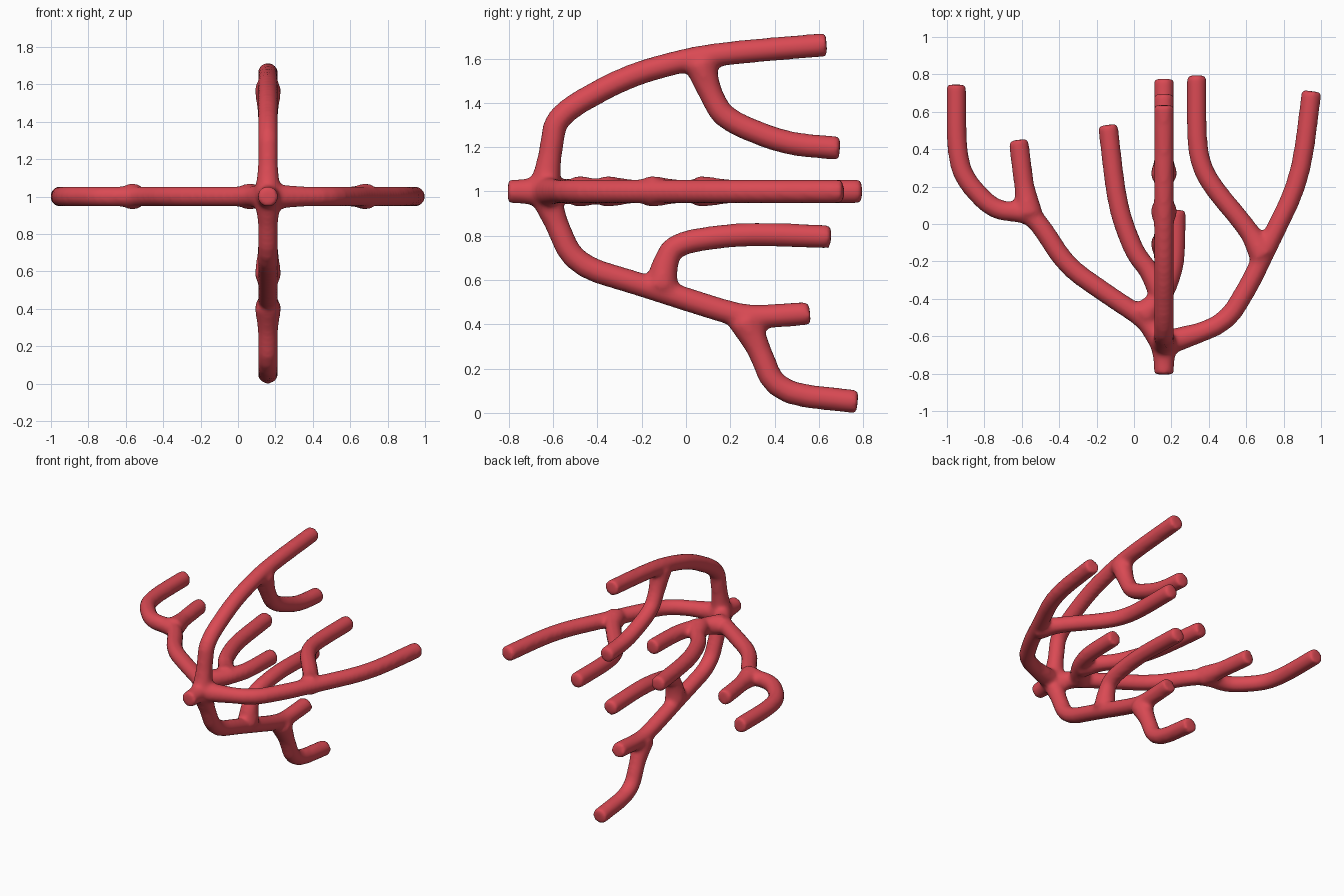
import bpy
from mathutils import Vector

if "Cube" in bpy.data.objects:
    bpy.data.objects.remove(bpy.data.objects["Cube"])

TUBE = 0.055      # radius before smoothing, about 0.05 after
HUB_X, HUB_Z = 0.16, 1.0

# Branch paths; the first point of each side branch sits on its parent
# upright fan: (y, z) in the plane x = HUB_X
upright = [
    [(-0.64, 1.0), (-0.61, 1.19), (-0.585, 1.345), (-0.27, 1.52), (0.02, 1.60), (0.24, 1.63), (0.635, 1.663)],
    [(0.06, 1.585), (0.11, 1.44), (0.175, 1.325), (0.45, 1.215), (0.695, 1.195)],
    [(-0.64, 1.0), (-0.60, 0.89), (-0.505, 0.67), (-0.19, 0.575), (0.15, 0.465), (0.29, 0.43), (0.56, 0.45)],
    [(-0.11, 0.57), (-0.10, 0.66), (-0.055, 0.765), (0.25, 0.81), (0.655, 0.795)],
    [(0.26, 0.42), (0.32, 0.31), (0.41, 0.09), (0.775, 0.05)],
]
# level fan: (x, y) in the plane z = HUB_Z
level = [
    [(0.16, -0.64), (0.485, -0.54), (0.62, -0.32), (0.70, -0.15), (0.89, 0.24), (0.95, 0.71)],
    [(0.69, -0.17), (0.62, -0.04), (0.39, 0.235), (0.335, 0.40), (0.335, 0.795)],
    [(0.16, -0.64), (0.06, -0.51), (-0.13, -0.385), (-0.36, -0.225), (-0.51, 0.01),
     (-0.58, 0.06), (-0.755, 0.075), (-0.915, 0.25), (-0.95, 0.42), (-0.95, 0.745)],
    [(-0.56, 0.05), (-0.59, 0.22), (-0.618, 0.45)],
    [(0.05, -0.49), (0.14, -0.40), (0.18, -0.33), (0.22, -0.20), (0.225, 0.075)],
    [(0.15, -0.37), (0.09, -0.26), (0.0, -0.15), (-0.09, 0.10), (-0.14, 0.53)],
]
paths = [[(HUB_X, y, z) for y, z in p] for p in upright]
paths += [[(x, y, HUB_Z) for x, y in p] for p in level]


def soften(pts, cut=0.22, rounds=2):
    """Round the bends of a path by cutting corners."""
    for _ in range(rounds):
        out = [pts[0]]
        for i in range(1, len(pts) - 1):
            out.append(pts[i].lerp(pts[i - 1], cut))
            out.append(pts[i].lerp(pts[i + 1], cut))
        pts = out + [pts[-1]]
    return pts


curve = bpy.data.curves.new("branches", 'CURVE')
curve.dimensions = '3D'
curve.bevel_depth = TUBE
curve.bevel_resolution = 4
curve.use_fill_caps = True


def add_tube(pts, radii):
    s = curve.splines.new('POLY')
    s.points.add(len(pts) - 1)
    for sp, p, r in zip(s.points, pts, radii):
        sp.co = (*p, 1)
        sp.radius = r


# branches, flared where they leave the parent
for p in paths:
    pts = soften([Vector(q) for q in p])
    pts.insert(1, pts[0] + (pts[1] - pts[0]).normalized() * min(0.07, (pts[1] - pts[0]).length * 0.6))
    dist, radii = 0, []
    for i, q in enumerate(pts):
        dist += (q - pts[i - 1]).length if i else 0
        radii.append(1 + 0.35 * max(0, 1 - dist / 0.15))
    add_tube(pts, radii)
# root stub
add_tube([Vector((HUB_X, y, HUB_Z)) for y in (-0.805, -0.74, -0.61)], [1.0, 1.03, 1.4])

branches = bpy.data.objects.new("branches", curve)
bpy.context.collection.objects.link(branches)
bpy.context.view_layer.objects.active = branches
branches.select_set(True)
bpy.ops.object.convert(target='MESH')
branches = bpy.context.view_layer.objects.active

# fuse the tubes and smooth the joints
rm = branches.modifiers.new("fuse", 'REMESH')
rm.mode = 'VOXEL'
rm.voxel_size = 0.014
rm.use_smooth_shade = True
sm = branches.modifiers.new("soften", 'SMOOTH')
sm.factor = 0.5
sm.iterations = 10

red = bpy.data.materials.new("coral red")
red.diffuse_color = (0.70, 0.068, 0.088, 1)
red.use_nodes = True
red.node_tree.nodes["Principled BSDF"].inputs["Base Color"].default_value = red.diffuse_color
branches.data.materials.clear()
branches.data.materials.append(red)
bpy.ops.object.shade_smooth()
